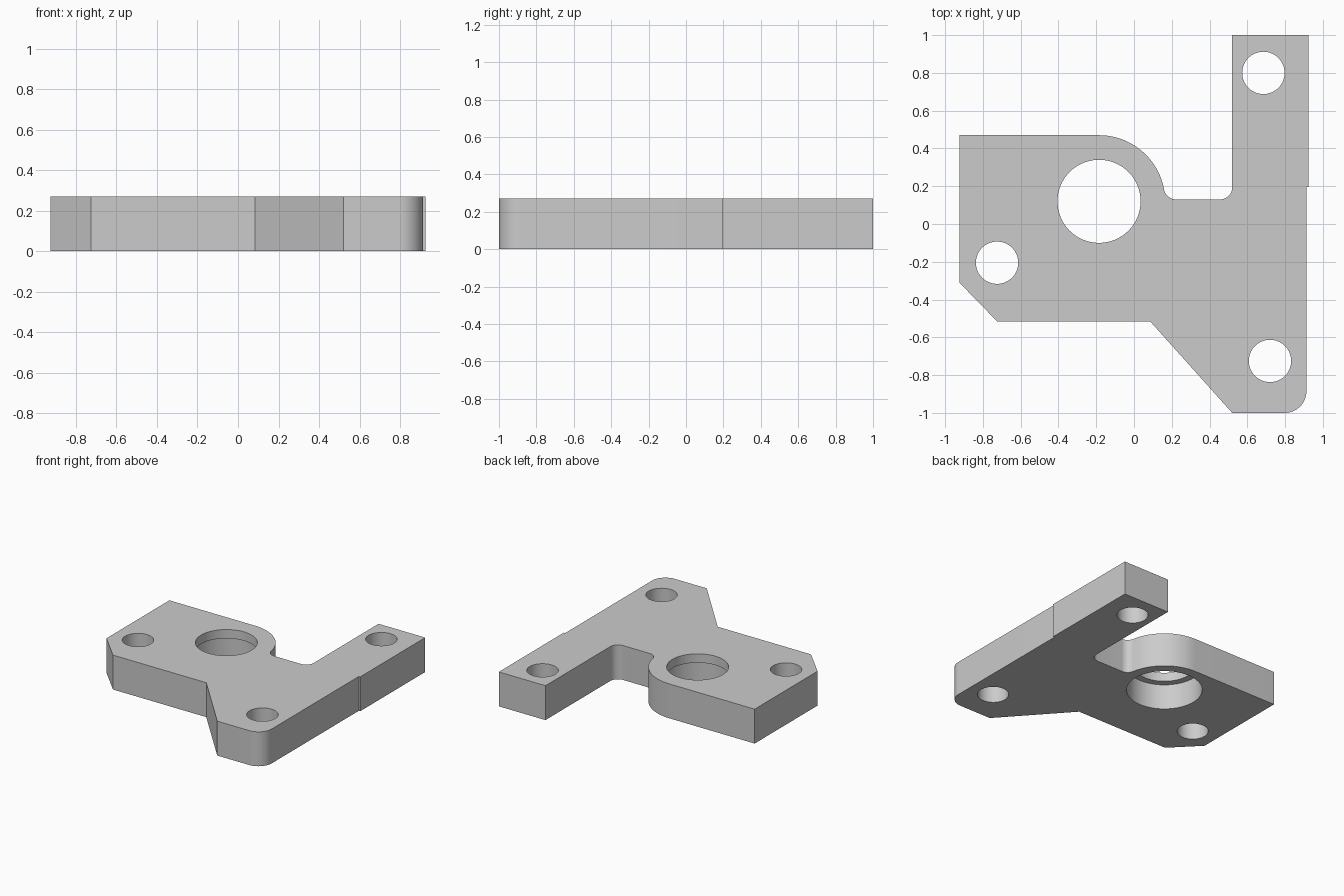
import bpy, bmesh
from math import sin, cos, radians, tau

if "Cube" in bpy.data.objects:
    bpy.data.objects.remove(bpy.data.objects["Cube"])

THICK = 0.27
LIP = 0.07          # depth of the narrow rim at the top of the bore
BORE = (-0.185, 0.12)

grey = bpy.data.materials.new("plain grey")
grey.use_nodes = True
colour = (0.6, 0.6, 0.6, 1)
grey.diffuse_color = colour
grey.node_tree.nodes["Principled BSDF"].inputs["Base Color"].default_value = colour


def arc(cx, cy, r, start, end, steps=16):
    angles = [radians(start + (end - start) * i / steps) for i in range(steps + 1)]
    return [(cx + r * cos(a), cy + r * sin(a)) for a in angles]


def prism(name, outline, z0, z1):
    """Extrude a flat outline between two heights."""
    bm = bmesh.new()
    face = bm.faces.new([bm.verts.new((x, y, z0)) for x, y in outline])
    top = bmesh.ops.extrude_face_region(bm, geom=[face])["geom"]
    bmesh.ops.translate(bm, vec=(0, 0, z1 - z0),
                        verts=[v for v in top if isinstance(v, bmesh.types.BMVert)])
    bmesh.ops.recalc_face_normals(bm, faces=bm.faces)
    mesh = bpy.data.meshes.new(name)
    bm.to_mesh(mesh)
    bm.free()
    mesh.materials.append(grey)
    obj = bpy.data.objects.new(name, mesh)
    bpy.context.collection.objects.link(obj)
    return obj


def drill(target, centre, r, z0, z1):
    """Cut a round hole, then discard the cutter."""
    steps = 64
    circle = [(centre[0] + r * cos(tau * i / steps),
               centre[1] + r * sin(tau * i / steps)) for i in range(steps)]
    cutter = prism("hole_cutter", circle, z0, z1)
    cutter.hide_render = True
    mod = target.modifiers.new("hole", 'BOOLEAN')
    mod.operation = 'DIFFERENCE'
    mod.solver = 'EXACT'
    mod.object = cutter
    bpy.context.view_layer.objects.active = target
    bpy.ops.object.modifier_apply(modifier=mod.name)
    bpy.data.objects.remove(cutter)


# Plate outline, clockwise from the back corner on the right
outline = [(-0.925, 0.47)]
outline += arc(*BORE, 0.35, 90, 10.4, 24)            # boss round the bore
outline += arc(0.223, 0.195, 0.065, 190.4, 270)      # notch fillets
outline += arc(0.455, 0.195, 0.065, 270, 360)
outline += [(0.52, 1), (0.925, 1), (0.925, 0.195), (0.913, 0.195)]  # arm and step
outline += arc(0.798, -0.885, 0.115, 0, -90)         # rounded front corner
outline += [(0.52, -1), (0.085, -0.515), (-0.725, -0.515), (-0.925, -0.31)]
plate = prism("bracket_plate", outline, 0, THICK)

# Bolt holes
for centre in [(0.685, 0.80), (-0.725, -0.205), (0.72, -0.725)]:
    drill(plate, centre, 0.112, -0.1, THICK + 0.1)

# Bore with a wider recess on the underside
drill(plate, BORE, 0.22, -0.1, THICK + 0.1)
drill(plate, BORE, 0.273, -0.1, THICK - LIP)

bpy.ops.object.select_all(action='DESELECT')
plate.select_set(True)
bpy.context.view_layer.objects.active = plate
bpy.ops.object.shade_smooth_by_angle(angle=radians(30))
